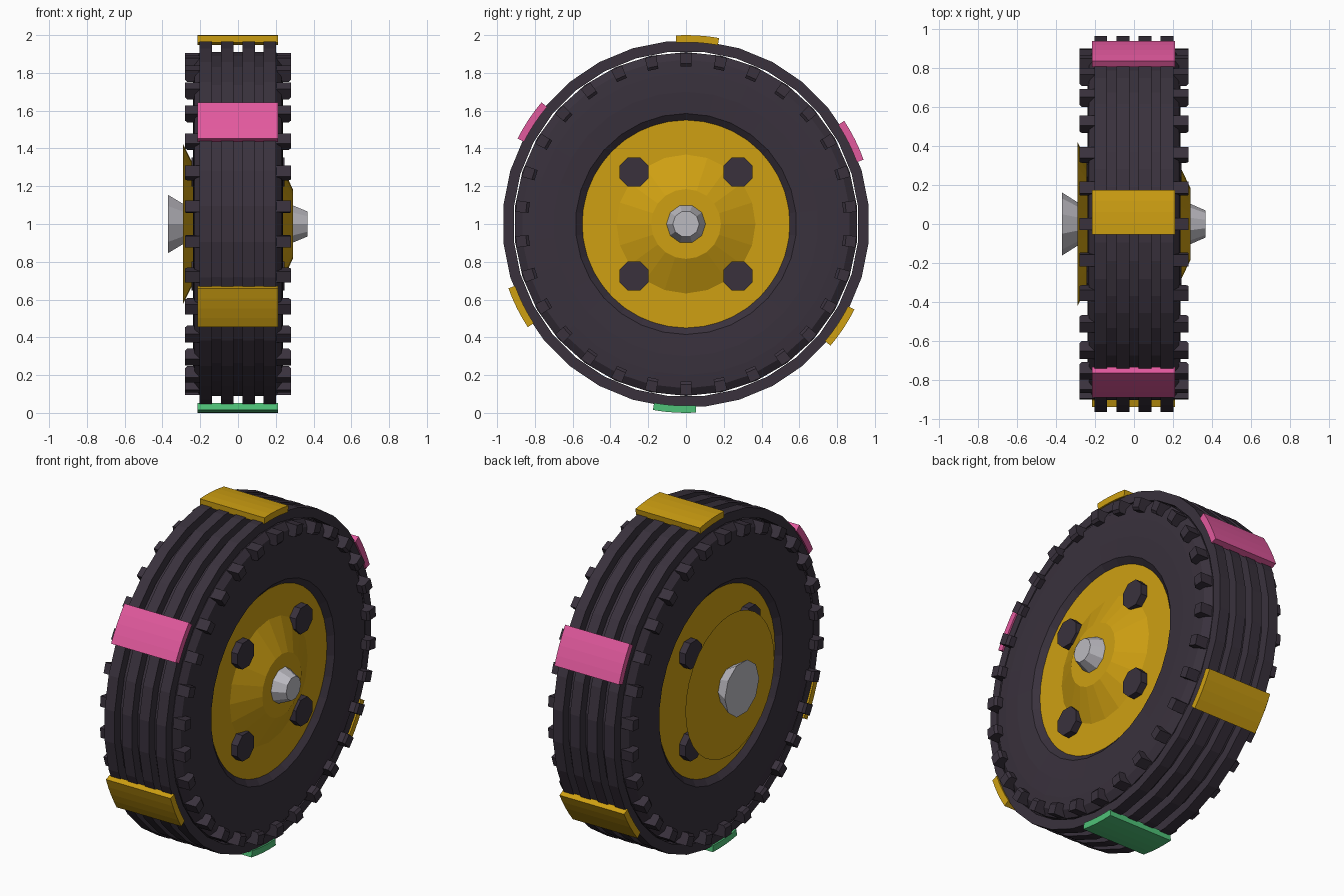
import bpy, bmesh
from math import sin, cos, pi, radians

default = bpy.data.objects.get("Cube")
if default:
    bpy.data.objects.remove(default, do_unlink=True)

AXLE_Z = 1.0


def material(name, rgb):
    m = bpy.data.materials.new(name)
    m.use_nodes = True
    col = (*rgb, 1)
    m.diffuse_color = col
    bsdf = m.node_tree.nodes["Principled BSDF"]
    bsdf.inputs["Base Color"].default_value = col
    bsdf.inputs["Roughness"].default_value = 0.7
    return m


rubber = material("dark rubber", (0.041, 0.031, 0.046))
gold = material("gold", (0.62, 0.35, 0.006))
pink = material("pink", (0.76, 0.10, 0.34))
green = material("green", (0.08, 0.54, 0.19))
silver = material("silver", (0.50, 0.49, 0.53))


def finish(name, bm, mat):
    bmesh.ops.remove_doubles(bm, verts=bm.verts, dist=1e-5)
    bmesh.ops.recalc_face_normals(bm, faces=bm.faces)
    mesh = bpy.data.meshes.new(name)
    bm.to_mesh(mesh)
    bm.free()
    mesh.materials.append(mat)
    ob = bpy.data.objects.new(name, mesh)
    bpy.context.collection.objects.link(ob)
    return ob


def sweep(bm, profile, angles, closed, y=0, z=AXLE_Z):
    """Sweep a closed (x, radius) loop about the axle; angle 0 points up."""
    rings = [[bm.verts.new((x, y + r * sin(a), z + r * cos(a))) for x, r in profile]
             for a in angles]
    n = len(profile)
    pairs = list(zip(rings, rings[1:] + rings[:1]))
    for a, b in pairs if closed else pairs[:-1]:
        for i in range(n):
            j = (i + 1) % n
            if profile[i][1] or profile[j][1]:
                bm.faces.new((a[i], a[j], b[j], b[i]))
    if not closed:
        bm.faces.new(rings[0])
        bm.faces.new(rings[-1])


def lathe(name, profile, sides, mat, phase=0, **centre):
    bm = bmesh.new()
    sweep(bm, profile, [2 * pi * (i + phase) / sides for i in range(sides)], True, **centre)
    return finish(name, bm, mat)


def frustum(x0, r0, x1, r1):
    return [(x0, 0), (x0, r0), (x1, r1), (x1, 0)]


# Tyre carcass: half profile mirrored across the wheel
half = [(0.2, 0.548), (0.232, 0.585), (0.238, 0.70), (0.236, 0.80), (0.23, 0.87), (0.2, 0.91)]
lathe("tyre", half + [(-x, r) for x, r in reversed(half)], 30, rubber)

# Tread ribs
for i, x in enumerate((-0.171, -0.057, 0.057, 0.169)):
    w = 0.033
    lathe(f"tread_rib_{i + 1}",
          [(x - w, 0.916), (x + w, 0.916), (x + w, 0.972), (x - w, 0.972)],
          32, rubber, phase=0.5)

# Shoulder lugs on both sides
for side, label in ((1, "left"), (-1, "right")):
    bm = bmesh.new()
    block = [(side * 0.2, 0.835), (side * 0.268, 0.835), (side * 0.28, 0.85),
             (side * 0.28, 0.905), (side * 0.2, 0.905)]
    for i in range(30):
        a = 2 * pi * i / 30
        sweep(bm, block, [a - 0.034, a + 0.034], False)
    finish(f"shoulder_lugs_{label}", bm, rubber)

# Rim with a raised hub cone on one side and a flared hub dish on the other
lathe("rim", frustum(-0.203, 0.55, 0.203, 0.55), 40, gold)
lathe("hub_cone", frustum(0.19, 0.395, 0.29, 0.185), 20, gold)
lathe("hub_dish", frustum(-0.19, 0.22, -0.29, 0.42), 32, gold)

# Axle caps
lathe("axle_cap_left", frustum(0.28, 0.108, 0.367, 0.07), 10, silver, phase=0.5)
lathe("axle_cap_right", frustum(-0.28, 0.105, -0.37, 0.162), 10, silver, phase=0.5)

# Wheel bolts
for side, label in ((1, "left"), (-1, "right")):
    for i, (sy, sz) in enumerate(((1, 1), (1, -1), (-1, -1), (-1, 1))):
        lathe(f"wheel_bolt_{label}_{i + 1}",
              frustum(side * 0.19, 0.084, side * 0.245, 0.084),
              8, rubber, phase=0.5, y=0.275 * sy, z=AXLE_Z + 0.275 * sz)

# Coloured plates around the tread
plate = [(-0.215, 0.962), (0.212, 0.962), (0.212, 1.0), (-0.215, 1.0)]
for i, mat in enumerate((gold, pink, gold, green, gold, pink)):
    bm = bmesh.new()
    middle = 3.5 + 60 * i
    sweep(bm, plate, [radians(middle - 6.6 + 3.3 * k) for k in range(5)], False)
    finish(f"tread_plate_{i + 1}", bm, mat)
